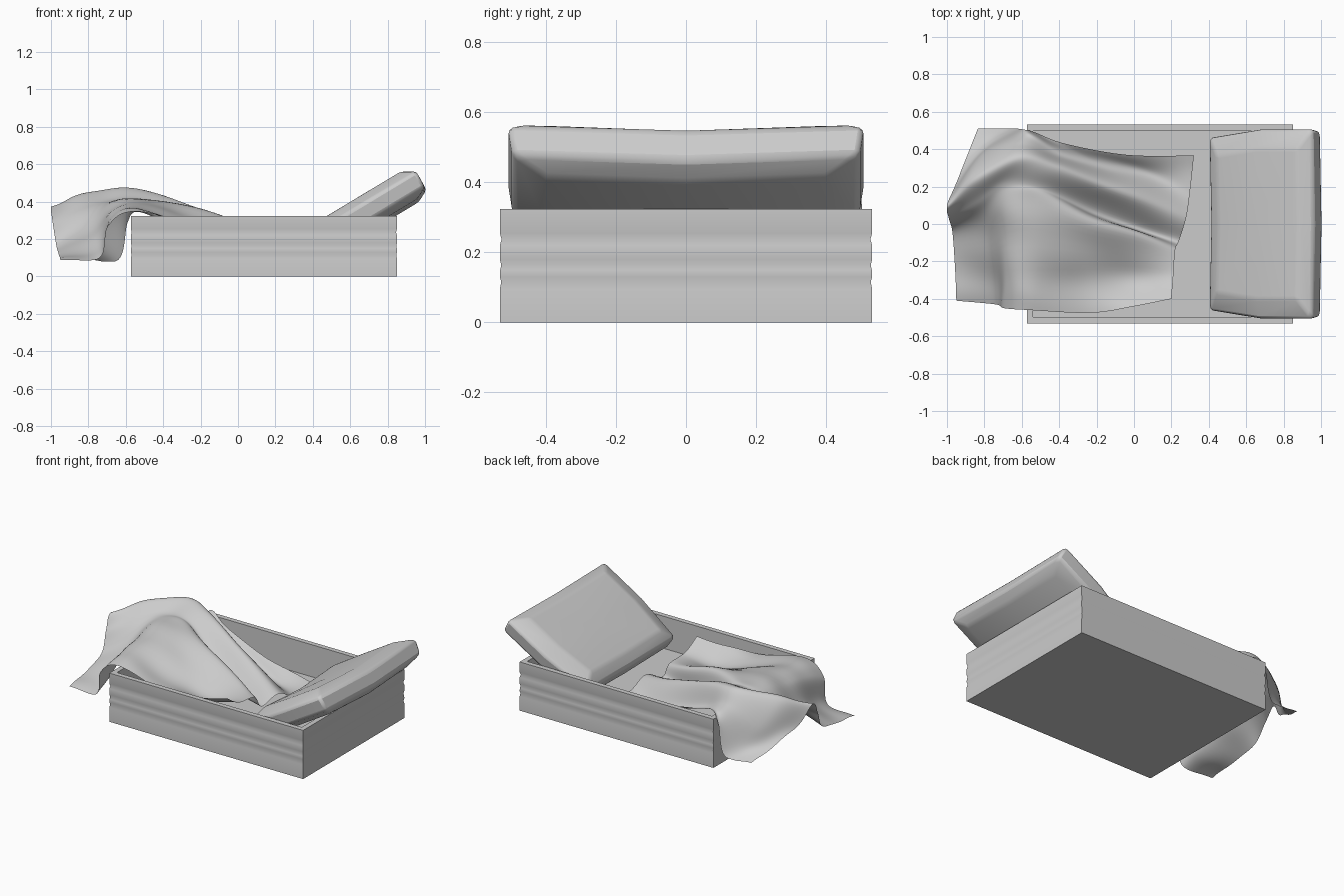
import bpy, bmesh, math
from mathutils import Vector, Matrix

if "Cube" in bpy.data.objects:
    bpy.data.objects.remove(bpy.data.objects["Cube"])


def make_object(name, bm, angle):
    bmesh.ops.recalc_face_normals(bm, faces=bm.faces)
    me = bpy.data.meshes.new(name)
    bm.to_mesh(me)
    bm.free()
    ob = bpy.data.objects.new(name, me)
    bpy.context.collection.objects.link(ob)
    bpy.ops.object.select_all(action='DESELECT')
    ob.select_set(True)
    bpy.context.view_layer.objects.active = ob
    bpy.ops.object.shade_smooth_by_angle(angle=math.radians(angle))
    return ob


def bridge(bm, a, b):
    n = len(a)
    for i in range(n):
        bm.faces.new((a[i], a[(i + 1) % n], b[(i + 1) % n], b[i]))


# Open crate: outer wall with shallow board grooves, rim, inner wall, floor
bm = bmesh.new()
profile = [(0, 0), (0, .095), (.004, .115), (0, .13), (.001, .15), (.004, .163),
           (0, .18), (0, .22), (.005, .237), (0, .254), (0, .323), (.033, .323), (.033, .11)]
rings = []
for inset, z in profile:
    x0, x1, y = -.573 + inset, .85 - inset, .531 - inset
    rings.append([bm.verts.new(p) for p in ((x0, -y, z), (x1, -y, z), (x1, y, z), (x0, y, z))])
for a, b in zip(rings, rings[1:]):
    bridge(bm, a, b)
bm.faces.new(rings[0])
bm.faces.new(rings[-1])
make_object("bed_crate", bm, 50)

# Leaning cushion: four tapered rings, sagging in the middle
bm = bmesh.new()
path = [(-1, -1), (0, -1), (1, -1), (1, 0), (1, 1), (0, 1), (-1, 1), (-1, 0)]
levels = [(-.09, .25, .40), (-.055, .318, .495), (.04, .322, .508), (.082, .25, .40)]
rings = []
for v, hu, hy in levels:
    rings.append([bm.verts.new((u * hu, y * hy * (.91 if u < 0 else 1), v - (.018 if y == 0 else 0)))
                  for u, y in path])
for a, b in zip(rings, rings[1:]):
    bridge(bm, a, b)
for ring, v in ((rings[0], -.108), (rings[-1], .07)):
    c = bm.verts.new((0, 0, v))
    for i in range(0, 8, 2):
        bm.faces.new((c, ring[i - 1], ring[i], ring[i + 1]))
bm.transform(Matrix.Translation((.697, 0, .362)) @ Matrix.Rotation(math.radians(-31), 4, 'Y'))
cushion = make_object("cushion", bm, 40)
bev = cushion.modifiers.new("soft_edges", 'BEVEL')
bev.width = .016
bev.segments = 2
bev.limit_method = 'ANGLE'
bev.angle_limit = math.radians(20)

# Blanket: smooth sheet through rows that follow its folds and valleys
rows = [
    [(-.95, -.41, .085), (-.74, -.43, .10), (-.695, -.45, .27), (-.56, -.46, .35), (-.23, -.475, .28), (0, -.44, .28), (.2, -.40, .31)],
    [(-.955, -.27, .11), (-.75, -.28, .16), (-.68, -.28, .32), (-.54, -.28, .37), (-.25, -.27, .27), (0, -.27, .21), (.21, -.28, .24)],
    [(-.97, -.05, .16), (-.81, 0, .26), (-.68, .10, .395), (-.52, .12, .42), (-.23, .01, .365), (.02, -.06, .29), (.22, -.14, .23)],
    [(-.99, .03, .28), (-.84, .12, .36), (-.68, .22, .41), (-.48, .20, .40), (-.2, .06, .24), (.05, -.03, .16), (.24, -.09, .15)],
    [(-1, .10, .37), (-.86, .24, .43), (-.62, .35, .475), (-.42, .31, .44), (-.15, .20, .34), (.08, .12, .26), (.28, .04, .20)],
    [(-.95, .22, .24), (-.80, .38, .28), (-.60, .43, .39), (-.4, .37, .31), (-.15, .30, .21), (.08, .26, .14), (.3, .18, .13)],
    [(-.835, .51, .09), (-.64, .51, .09), (-.59, .505, .29), (-.53, .49, .36), (-.37, .43, .30), (-.04, .37, .22), (.32, .365, .14)],
]


def smooth_path(pts, steps):
    pts = [Vector(p) for p in pts]
    pts = [2 * pts[0] - pts[1]] + pts + [2 * pts[-1] - pts[-2]]
    out = []
    for i in range(1, len(pts) - 2):
        a, b, c, d = pts[i - 1:i + 3]
        for k in range(steps):
            t = k / steps
            out.append(.5 * (2 * b + (c - a) * t + (2 * a - 5 * b + 4 * c - d) * t * t
                             + (3 * b - a - 3 * c + d) * t ** 3))
    return out + [pts[-2]]


along = [smooth_path(r, 10) for r in rows]
across = [smooth_path(col, 10) for col in zip(*along)]
bm = bmesh.new()
grid = []
for col in across:
    line = []
    for p in col:
        wave = .006 * math.sin(9 * p.x + 24 * p.y) * math.sin(7 * p.x - 5 * p.y)
        line.append(bm.verts.new((max(p.x, -1), p.y, max(p.z + wave, .08))))
    grid.append(line)
for a, b in zip(grid, grid[1:]):
    for j in range(len(a) - 1):
        bm.faces.new((a[j], b[j], b[j + 1], a[j + 1]))
make_object("blanket", bm, 60)
